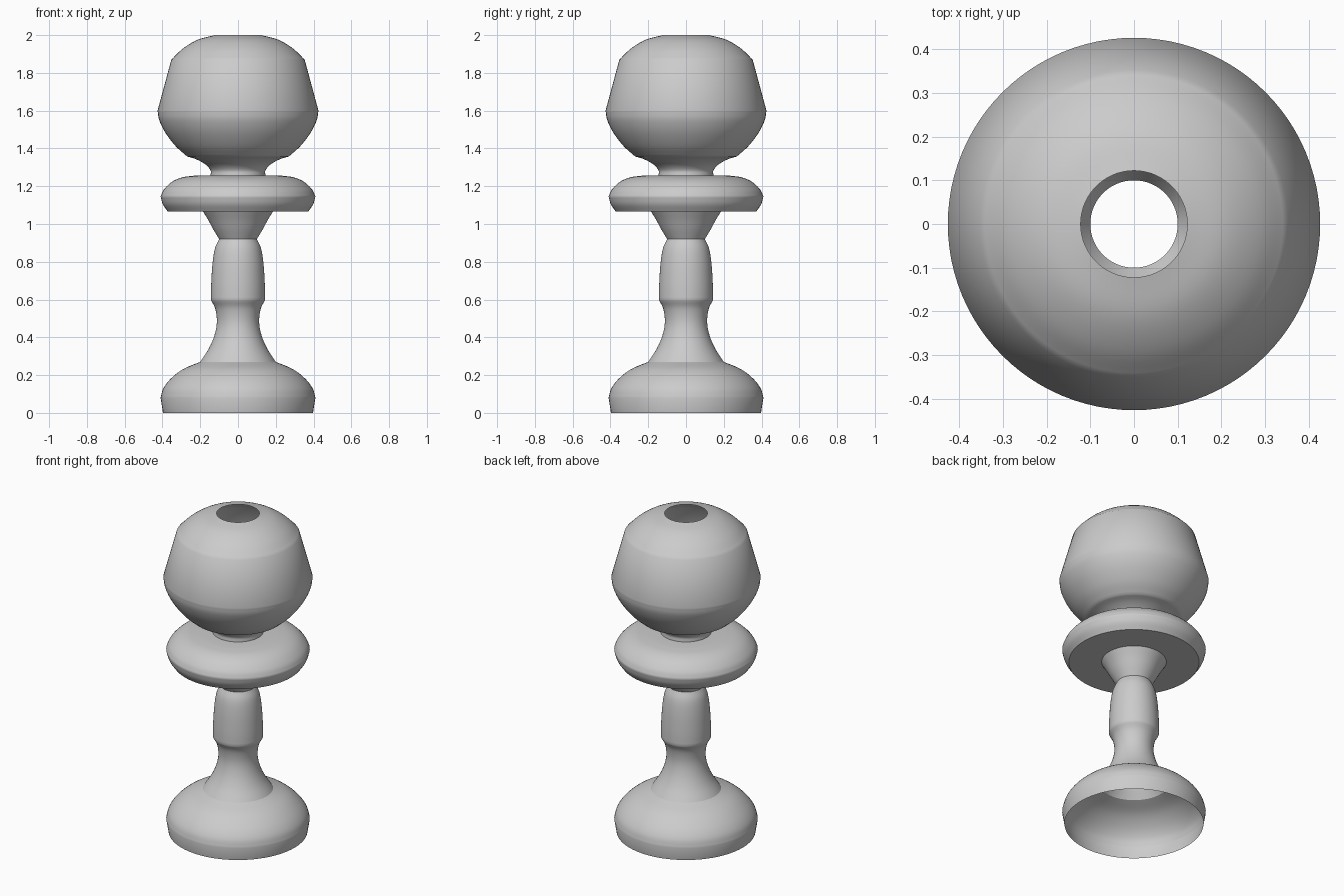
import bpy, bmesh, math
from mathutils import Vector

if "Cube" in bpy.data.objects:
    bpy.data.objects.remove(bpy.data.objects["Cube"])

SEGMENTS = 96
STEPS = 5

metal = bpy.data.materials.new("light_grey")
metal.diffuse_color = (0.6, 0.6, 0.6, 1)
metal.use_nodes = True
metal.node_tree.nodes["Principled BSDF"].inputs["Base Color"].default_value = metal.diffuse_color


def spline(points):
    """Smooth curve through one run of (radius, height) points."""
    p = [Vector(q) for q in points]
    if len(p) == 2:
        return p
    p = [2 * p[0] - p[1]] + p + [2 * p[-1] - p[-2]]
    out = []
    for a, b, c, d in zip(p, p[1:], p[2:], p[3:]):
        for i in range(STEPS):
            t = i / STEPS
            out.append(0.5 * (2 * b + (c - a) * t + (2 * a - 5 * b + 4 * c - d) * t * t
                              + (3 * b - a - 3 * c + d) * t ** 3))
    return out + [p[-2]]


def lathe(name, *runs):
    """Open thin shell turned around z; corners sit between the runs."""
    profile = []
    for run in runs:
        pts = spline(run)
        profile += pts[1:] if profile else pts
    bm = bmesh.new()
    rings = []
    for r, z in profile:
        rings.append([bm.verts.new((r * math.cos(k * math.tau / SEGMENTS),
                                    r * math.sin(k * math.tau / SEGMENTS), z))
                      for k in range(SEGMENTS)])
    for low, high in zip(rings, rings[1:]):
        for k in range(SEGMENTS):
            n = (k + 1) % SEGMENTS
            bm.faces.new((low[k], low[n], high[n], high[k])).smooth = True
    mesh = bpy.data.meshes.new(name)
    bm.to_mesh(mesh)
    bm.free()
    mesh.materials.append(metal)
    obj = bpy.data.objects.new(name, mesh)
    bpy.context.collection.objects.link(obj)
    return obj


# Hollow domed foot, open underneath
lathe("foot",
      [(0.397, 0), (0.41, 0.08)],
      [(0.41, 0.08), (0.395, 0.13), (0.355, 0.182), (0.29, 0.232), (0.2, 0.27)])

# Flared stem with a swelling grip above the waist
lathe("stem",
      [(0.2, 0.27), (0.155, 0.34), (0.125, 0.41), (0.112, 0.48), (0.12, 0.55), (0.143, 0.597)],
      [(0.143, 0.597), (0.142, 0.68), (0.135, 0.79), (0.122, 0.87), (0.1, 0.92)])

# Cone-like collar below the disc
lathe("collar", [(0.1, 0.92), (0.131, 0.972), (0.157, 1.02), (0.185, 1.066)])

# Flat underside and rounded disc
lathe("disc_underside", [(0.185, 1.066), (0.372, 1.066)])
lathe("disc",
      [(0.372, 1.066), (0.398, 1.105), (0.41, 1.146)],
      [(0.41, 1.146), (0.392, 1.183), (0.35, 1.223), (0.295, 1.247), (0.222, 1.257)],
      [(0.222, 1.257), (0.145, 1.257)])

# Neck flaring into the bulb, with an open mouth on top
lathe("bulb",
      [(0.145, 1.257), (0.146, 1.285), (0.172, 1.315), (0.22, 1.342), (0.27, 1.358)],
      [(0.27, 1.358), (0.33, 1.412), (0.385, 1.484), (0.417, 1.55), (0.426, 1.6)],
      [(0.426, 1.6), (0.353, 1.87)],
      [(0.353, 1.87), (0.29, 1.93), (0.212, 1.976), (0.122, 2.0)])
